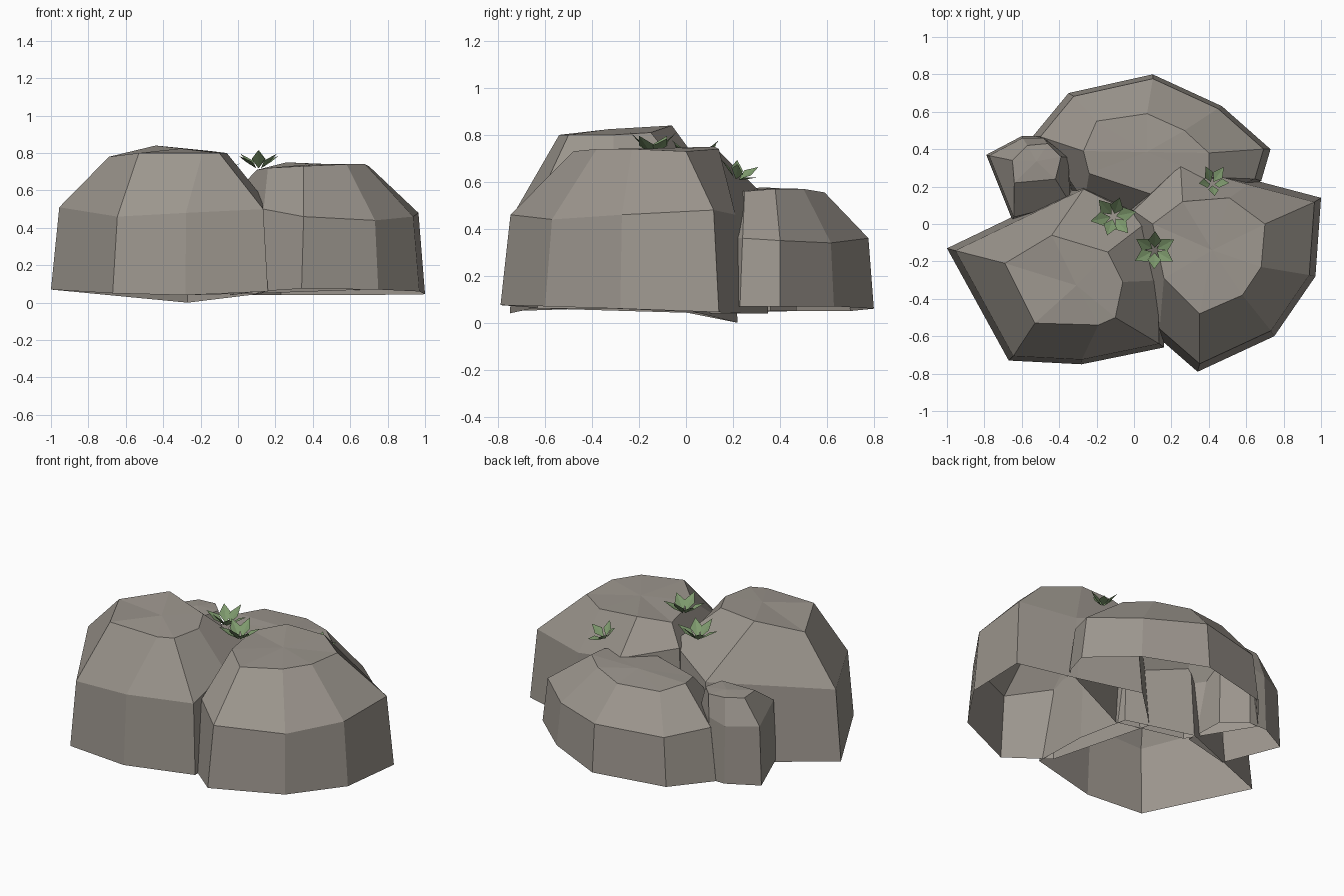
import bpy, bmesh, math
from mathutils import Vector, Matrix

cube = bpy.data.objects.get("Cube")
if cube:
    bpy.data.objects.remove(cube, do_unlink=True)


def make_material(name, rgb):
    mat = bpy.data.materials.new(name)
    mat.use_nodes = True
    mat.diffuse_color = (*rgb, 1)
    mat.node_tree.nodes["Principled BSDF"].inputs["Base Color"].default_value = (*rgb, 1)
    return mat


stone = make_material("warm grey stone", (.335, .306, .271))
leaf_green = make_material("leaf green", (.21, .325, .155))


def finish(bm, name, mat):
    mesh = bpy.data.meshes.new(name)
    bm.to_mesh(mesh)
    bm.free()
    mesh.materials.append(mat)
    obj = bpy.data.objects.new(name, mesh)
    bpy.context.collection.objects.link(obj)
    return obj


def rock(name, foot, crown, waist_heights, waist_scale, apex_lift=.01):
    """Open-bottomed boulder: foot ring, shoulder ring, crown ring and a low apex."""
    bm = bmesh.new()
    count = len(foot)
    low = [Vector(p) for p in foot]
    top = [Vector(p) for p in crown]
    centre = sum(low, Vector()) / count
    mid = [centre.lerp(p, waist_scale) for p in low]
    for p, height in zip(mid, waist_heights):
        p.z = height
    rings = [[bm.verts.new(p) for p in ring] for ring in (low, mid, top)]
    apex = bm.verts.new(sum(top, Vector()) / count + Vector((0, 0, apex_lift)))
    for i in range(count):
        j = (i + 1) % count
        for lower, upper in zip(rings, rings[1:]):
            bm.faces.new((lower[i], lower[j], upper[j], upper[i]))
        bm.faces.new((rings[-1][i], rings[-1][j], apex))
    bmesh.ops.recalc_face_normals(bm, faces=bm.faces)
    if sum(f.normal.z for f in apex.link_faces) < 0:
        bmesh.ops.reverse_faces(bm, faces=bm.faces)
    return finish(bm, name, stone)


# Tall boulder on the -x side
rock("tall_rock",
     [(-1, -.13, .07), (-.67, -.73, .05), (-.28, -.75, .04), (.16, -.66, .06),
      (.15, -.3, .06), (.1, .04, .045), (-.27, .22, 0)],
     [(-.69, -.21, .78), (-.53, -.53, .8), (-.19, -.54, .8), (-.1, -.5, .8),
      (-.06, -.31, .8), (-.14, -.15, .81), (-.44, -.06, .84)],
     (.51, .46, .48, .5, .57, .6, .5), .94, .02)

# Wide boulder on the +x side
rock("wide_rock",
     [(.34, -.79, .075), (.75, -.6, .07), (.97, -.28, .06), (1, .14, .045),
      (.62, .24, .04), (.23, .35, .04), (-.04, .09, .04), (.11, -.59, .06)],
     [(.35, -.48, .73), (.58, -.38, .74), (.68, -.23, .74), (.7, 0, .73),
      (.51, .14, .74), (.26, .12, .75), (.1, .0, .71), (.16, -.29, .72)],
     (.46, .44, .46, .48, .46, .56, .6, .5), .93)

# Low boulder at the back
rock("back_rock",
     [(-.54, .47, .05), (-.35, .7, .05), (.1, .8, .06), (.47, .63, .07),
      (.73, .4, .07), (.68, .23, .07), (.12, -.02, .05), (-.29, .1, .04)],
     [(-.27, .39, .57), (-.2, .55, .56), (.07, .59, .555), (.27, .5, .57),
      (.4, .38, .57), (.4, .25, .56), (.12, .15, .56), (-.24, .27, .56)],
     (.38, .35, .36, .34, .35, .36, .37, .38), .94)

# Small stone tucked beside the back boulder
rock("small_rock",
     [(-.79, .37, .05), (-.6, .47, .05), (-.48, .47, .05), (-.34, .36, .05),
      (-.33, .1, .05), (-.65, .02, .05)],
     [(-.65, .34, .56), (-.57, .42, .57), (-.46, .43, .57), (-.39, .36, .57),
      (-.42, .24, .57), (-.64, .22, .56)],
     (.42, .41, .44, .43, .42, .43), .94)


def plant(name, centre, size, leaves, turn, lean=(0, 0)):
    """Rosette of pointed leaves, each creased along its middle."""
    bm = bmesh.new()
    for i in range(leaves):
        angle = turn + i * math.tau / leaves
        reach = size * (1, .85, .95)[i % 3]
        rise = size * (.45, .7, .55)[i % 3]
        spin = Matrix.Rotation(angle, 3, "Z")
        shape = [(.12 * size, 0, -.1 * size), (.5 * reach, -.3 * size, .45 * rise),
                 (reach, 0, rise), (.5 * reach, .3 * size, .45 * rise)]
        base, right, tip, left = [bm.verts.new(spin @ Vector(p)) for p in shape]
        bm.faces.new((base, right, tip))
        bm.faces.new((base, tip, left))
    obj = finish(bm, name, leaf_green)
    obj.location = centre
    obj.rotation_euler = (lean[0], lean[1], 0)


# Plants in the gaps between the boulders
plant("gap_plant", (-.11, .04, .69), .125, 6, .2)
plant("top_plant", (.11, -.14, .73), .12, 6, .5)
plant("rear_plant", (.42, .22, .62), .095, 5, .9, (-.4, .2))
